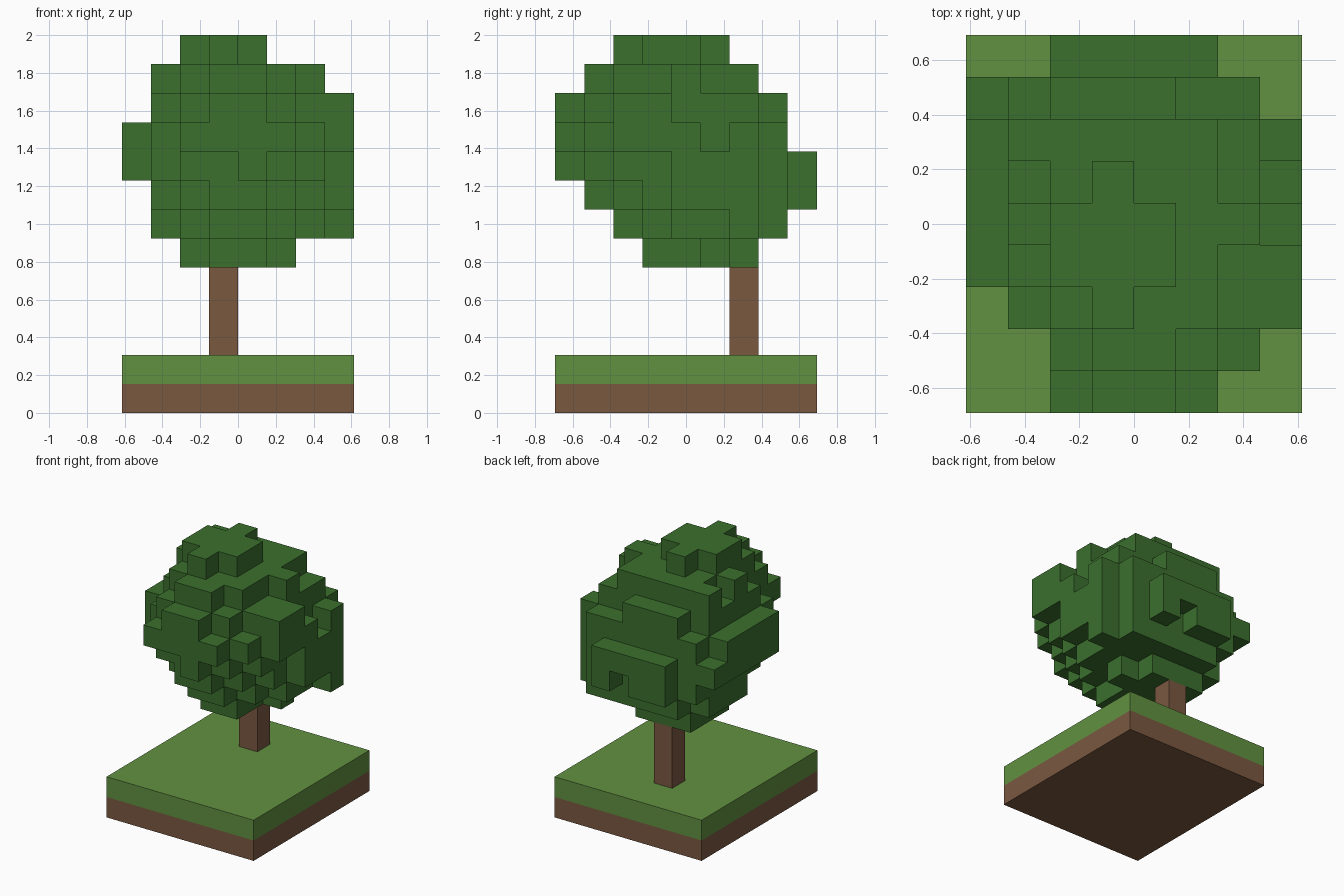
import bpy
import bmesh
from mathutils import Vector

default_cube = bpy.data.objects.get("Cube")
if default_cube:
    bpy.data.objects.remove(default_cube, do_unlink=True)

UNIT = 2 / 13                         # edge length of one block
ORIGIN = Vector((-4, -4.5, 0))        # grid corner, in blocks


def make_material(name, red, green, blue):
    material = bpy.data.materials.new(name)
    colour = (red, green, blue, 1)
    material.use_nodes = True
    material.diffuse_color = colour
    shader = material.node_tree.nodes["Principled BSDF"]
    shader.inputs["Base Color"].default_value = colour
    shader.inputs["Roughness"].default_value = 0.9
    return material


def finish(name, bm, material):
    """Turn a bmesh in block units into a flat shaded object."""
    bmesh.ops.translate(bm, verts=bm.verts, vec=ORIGIN)
    bmesh.ops.scale(bm, verts=bm.verts, vec=Vector((UNIT, UNIT, UNIT)))
    bmesh.ops.recalc_face_normals(bm, faces=bm.faces)
    mesh = bpy.data.meshes.new(name)
    bm.to_mesh(mesh)
    bm.free()
    mesh.materials.append(material)
    part = bpy.data.objects.new(name, mesh)
    bpy.context.collection.objects.link(part)
    return part


def make_box(name, low, high, material):
    bm = bmesh.new()
    bmesh.ops.create_cube(bm, size=1)
    low, high = Vector(low), Vector(high)
    bmesh.ops.scale(bm, verts=bm.verts, vec=high - low)
    bmesh.ops.translate(bm, verts=bm.verts, vec=(low + high) / 2)
    return finish(name, bm, material)


def make_blocks(name, cells, material):
    """Build only the outer skin of a set of grid cells."""
    bm = bmesh.new()
    corners = {}

    def corner(point):
        key = tuple(round(value) for value in point)
        if key not in corners:
            corners[key] = bm.verts.new(key)
        return corners[key]

    for cell in cells:
        for axis in range(3):
            for side in (0, 1):
                step = Vector((0, 0, 0))
                step[axis] = 1 if side else -1
                if tuple(round(v) for v in Vector(cell) + step) in cells:
                    continue
                across, up = Vector((0, 0, 0)), Vector((0, 0, 0))
                across[(axis + 1) % 3] = 1
                up[(axis + 2) % 3] = 1
                start = Vector(cell) + max(side, 0) * step
                loop = [start, start + across, start + across + up, start + up]
                if not side:
                    loop.reverse()
                bm.faces.new([corner(point) for point in loop])
    return finish(name, bm, material)


leaf_green = make_material("leaf green", 0.044, 0.162, 0.027)
grass_green = make_material("grass green", 0.122, 0.283, 0.054)
earth_brown = make_material("earth brown", 0.195, 0.098, 0.051)

# Ground slab and trunk
make_box("soil", (0, 0, 0), (8, 9, 1), earth_brown)
make_box("grass", (0, 0, 1), (8, 9, 2), grass_green)
make_box("trunk", (3, 6, 2), (4, 7, 5), earth_brown)

# Crown: every tier is a union of rectangles (first x, last x, first y, last y)
crown = set()


def tier(level, *rectangles):
    for left, right, front, back in rectangles:
        crown.update((x, y, level)
                     for x in range(left, right + 1)
                     for y in range(front, back + 1))


# Underside
tier(5, (3, 4, 3, 3), (2, 4, 4, 6), (2, 5, 5, 5))
tier(6, (3, 4, 2, 2), (2, 5, 3, 3), (1, 6, 4, 6), (2, 6, 7, 7), (7, 7, 6, 6))
# Widest tiers with the back and side ledges
tier(7, (3, 4, 1, 1), (2, 5, 2, 2), (1, 6, 3, 7), (7, 7, 4, 6),
     (2, 3, 8, 8), (5, 5, 8, 8))
tier(8, (4, 4, 0, 0), (2, 5, 1, 1), (1, 6, 2, 7), (0, 0, 3, 7),
     (7, 7, 4, 6), (2, 5, 8, 8))
tier(9, (2, 5, 0, 0), (2, 6, 1, 1), (1, 6, 2, 7), (0, 0, 3, 6),
     (7, 7, 2, 4), (7, 7, 6, 6))
# Stepped top
tier(10, (3, 4, 0, 0), (2, 5, 1, 1), (2, 7, 2, 3), (1, 6, 3, 6), (2, 4, 7, 7))
tier(11, (3, 4, 1, 1), (2, 5, 2, 5), (1, 6, 4, 4), (1, 5, 6, 6))
tier(12, (3, 3, 2, 5), (2, 4, 3, 4))

make_blocks("crown", crown, leaf_green)
